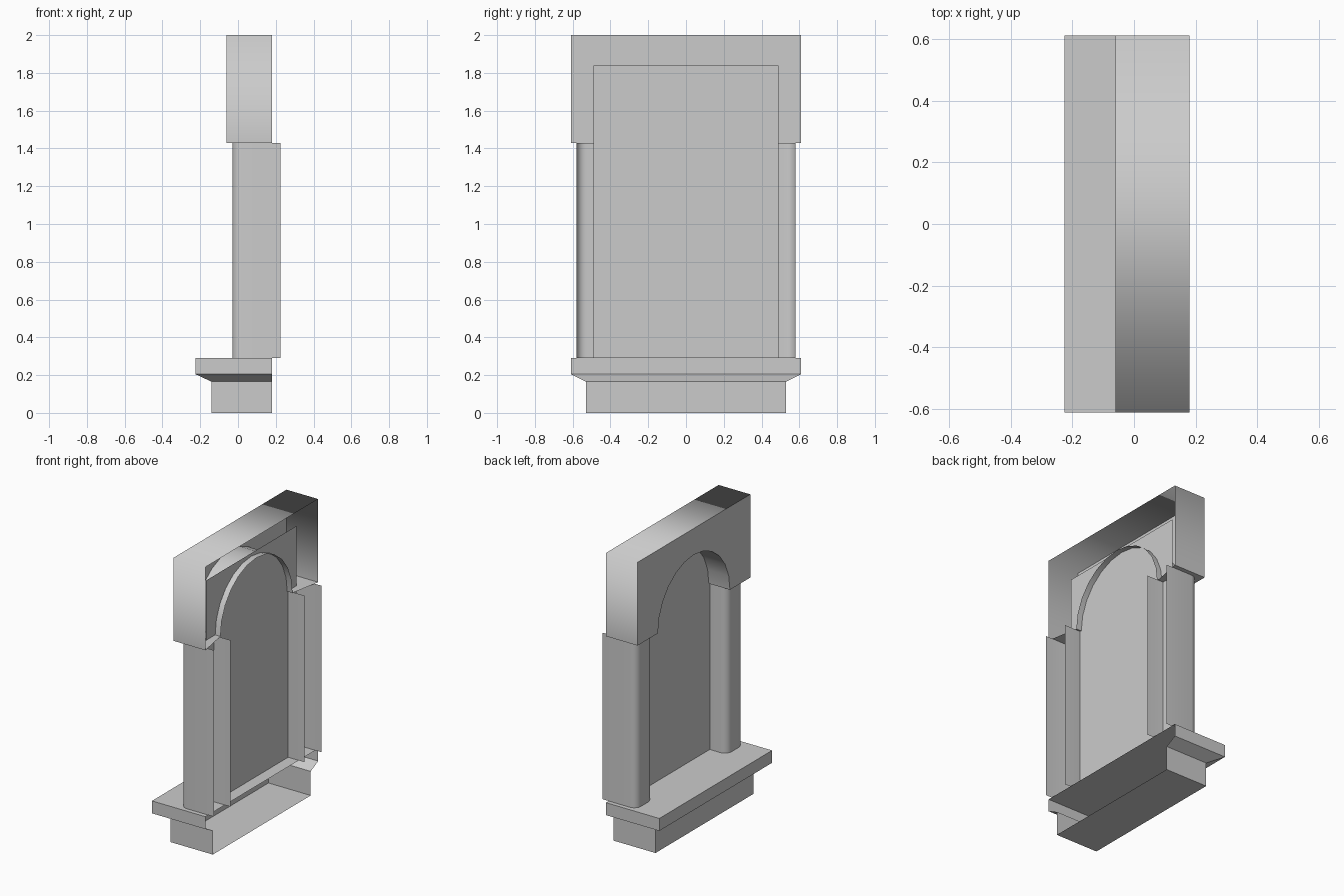
import bpy, bmesh
from math import sin, cos, pi, radians

cube = bpy.data.objects.get("Cube")
if cube:
    bpy.data.objects.remove(cube, do_unlink=True)

stone = bpy.data.materials.new("pale_grey_stone")
stone.use_nodes = True
GREY = (0.6, 0.6, 0.6, 1)
stone.diffuse_color = GREY
stone.node_tree.nodes["Principled BSDF"].inputs["Base Color"].default_value = GREY

BACK = 0.18        # open wall side
LEDGE_Z = 0.29     # top of the sill
SPRING_Z = 1.43    # where the arch starts
TOP_Z = 2.0


def finish(name, bm):
    """Turn a bmesh into a named stone object."""
    mesh = bpy.data.meshes.new(name)
    bm.normal_update()
    bm.to_mesh(mesh)
    bm.free()
    mesh.materials.append(stone)
    obj = bpy.data.objects.new(name, mesh)
    bpy.context.scene.collection.objects.link(obj)
    return obj


def strip(bm, a, b, closed=False):
    """Bridge two equally long rows of vertices with quads."""
    n = len(a)
    return [bm.faces.new((a[i], a[(i + 1) % n], b[(i + 1) % n], b[i]))
            for i in range(n if closed else n - 1)]


# Sill: stacked three-sided shells, open towards the wall, capped above and below
bm = bmesh.new()
rows = []
for front, half, z in ((-0.14, 0.53, 0), (-0.14, 0.53, 0.165),
                       (-0.225, 0.61, 0.205), (-0.225, 0.61, LEDGE_Z)):
    rows.append([bm.verts.new(p) for p in ((BACK, half, z), (front, half, z),
                                           (front, -half, z), (BACK, -half, z))])
for low, high in zip(rows, rows[1:]):
    strip(bm, low, high)
bm.faces.new(rows[-1])
bm.faces.new(rows[0][::-1])
finish("window_sill", bm)

# Back panel behind the opening
bm = bmesh.new()
bm.faces.new([bm.verts.new((0.10, y, z)) for y, z in
              ((0.49, LEDGE_Z), (-0.49, LEDGE_Z), (-0.49, 1.84), (0.49, 1.84))])
finish("back_panel", bm)

# Jamb columns: open U-shaped section with rounded front corners
R, STEPS = 0.05, 5
FRONT, INNER, OUTER = -0.03, 0.40, 0.58
section = [(0.225, OUTER)]
for centre_y, start in ((OUTER - R, 0), (INNER + R, pi / 2)):
    for i in range(STEPS + 1):
        a = start + pi / 2 * i / STEPS
        section.append((FRONT + R - R * sin(a), centre_y + R * cos(a)))
section.append((0.225, INNER))
for side, label in ((1, "left"), (-1, "right")):
    bm = bmesh.new()
    low, high = ([bm.verts.new((x, side * y, z)) for x, y in section]
                 for z in (LEDGE_Z, SPRING_Z))
    for f in strip(bm, low, high):
        f.smooth = True
        if side < 0:
            f.normal_flip()
    finish(label + "_column", bm)

# Arched head: front plate with a round cut-out, sides and soffit run back
ARCH, SEGS, HALF = 0.39, 12, 0.61
outline = [(-HALF, SPRING_Z), (-HALF, TOP_Z), (HALF, TOP_Z), (HALF, SPRING_Z)]
outline += [(ARCH * cos(pi * i / SEGS), SPRING_Z + ARCH * sin(pi * i / SEGS))
            for i in range(SEGS + 1)]
bm = bmesh.new()
front = [bm.verts.new((-0.06, y, z)) for y, z in outline]
rear = [bm.verts.new((BACK if i < 4 else 0.14, y, z))
        for i, (y, z) in enumerate(outline)]
plate = bm.faces.new(front)
for f in strip(bm, rear, front, closed=True):
    f.smooth = True
bm.normal_update()
if plate.normal.x > 0:
    for f in bm.faces:
        f.normal_flip()
# Outer top corners blend softly; the other right angles stay crisp
for e in bm.edges:
    top_corner = all(v.co.z > TOP_Z - 0.01 and abs(v.co.y) > HALF - 0.01 for v in e.verts) \
        and abs(e.verts[0].co.y - e.verts[1].co.y) < 0.01
    if len(e.link_faces) == 2 and not top_corner:
        e.smooth = e.calc_face_angle(0) < radians(40)
finish("arched_head", bm)
